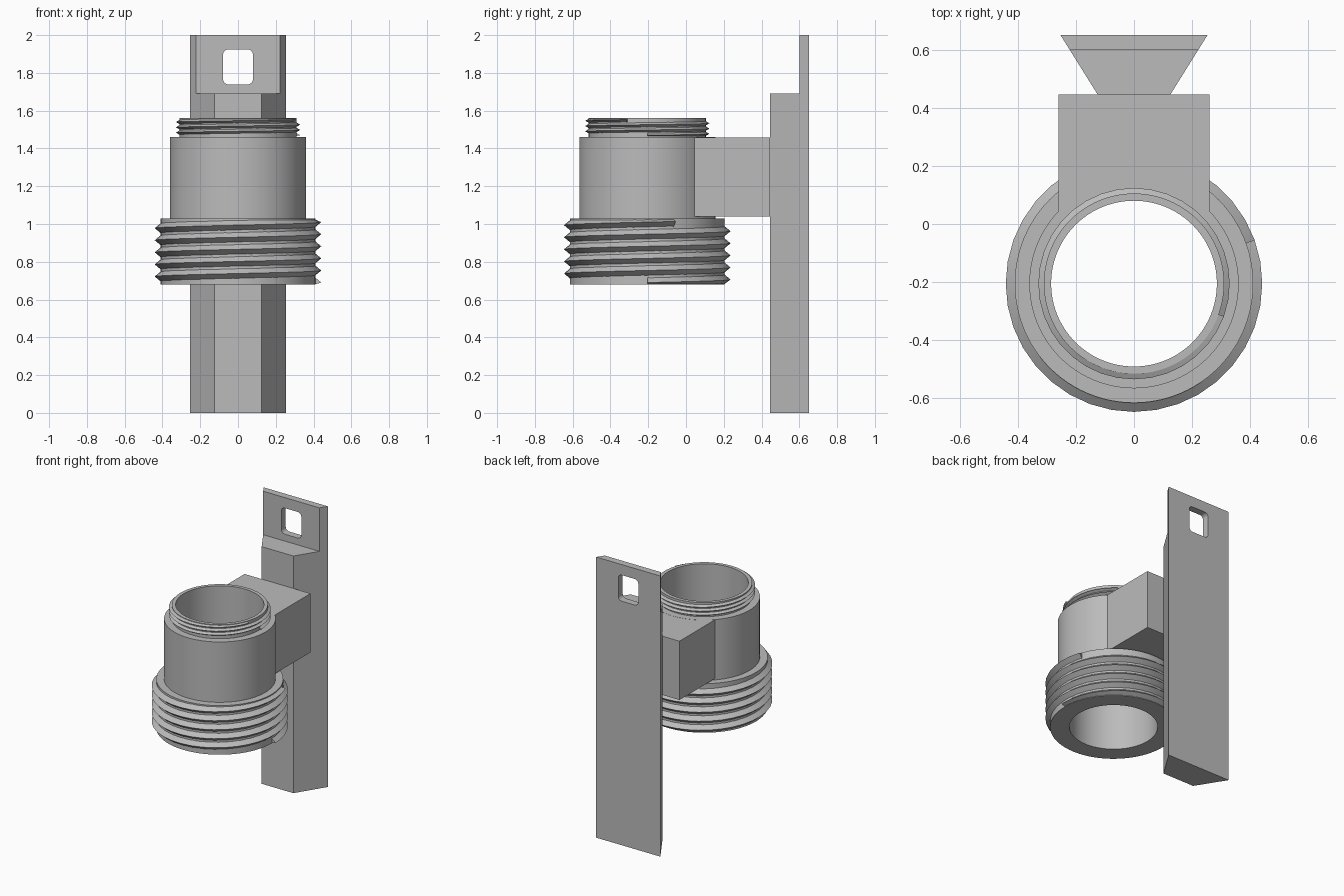
import bpy, bmesh, math
from mathutils import Vector

cube = bpy.data.objects.get("Cube")
if cube:
    bpy.data.objects.remove(cube, do_unlink=True)

grey = bpy.data.materials.new("plain_grey")
grey.use_nodes = True
GREY = (0.5, 0.5, 0.5, 1)
grey.diffuse_color = GREY
grey.node_tree.nodes["Principled BSDF"].inputs["Base Color"].default_value = GREY

AXIS_Y = -0.205   # centre line of the ring
TAU = math.tau


def finish(name, bm, smooth=False):
    bmesh.ops.recalc_face_normals(bm, faces=bm.faces[:])
    mesh = bpy.data.meshes.new(name)
    bm.to_mesh(mesh)
    bm.free()
    mesh.materials.append(grey)
    obj = bpy.data.objects.new(name, mesh)
    bpy.context.collection.objects.link(obj)
    if smooth:
        bpy.ops.object.select_all(action='DESELECT')
        obj.select_set(True)
        bpy.context.view_layer.objects.active = obj
        bpy.ops.object.shade_smooth_by_angle(angle=math.radians(30))
    return obj


def prism(name, points, direction):
    """Extrude a closed outline of 3D points along a direction."""
    bm = bmesh.new()
    face = bm.faces.new([bm.verts.new(p) for p in points])
    out = bmesh.ops.extrude_face_region(bm, geom=[face])
    moved = [v for v in out["geom"] if isinstance(v, bmesh.types.BMVert)]
    bmesh.ops.translate(bm, verts=moved, vec=Vector(direction))
    return finish(name, bm)


def cut(obj, cutter):
    """Subtract the cutter for good and discard it."""
    mod = obj.modifiers.new("cut", 'BOOLEAN')
    mod.operation = 'DIFFERENCE'
    mod.solver = 'EXACT'
    mod.object = cutter
    deps = bpy.context.evaluated_depsgraph_get()
    mesh = bpy.data.meshes.new_from_object(obj.evaluated_get(deps))
    obj.modifiers.clear()
    obj.data = mesh
    bpy.data.objects.remove(cutter, do_unlink=True)


def sweep_rings(bm, rings, closed):
    """Skin a list of equal vertex loops."""
    count = len(rings[0])
    last = len(rings) if closed else len(rings) - 1
    for i in range(last):
        a, b = rings[i], rings[(i + 1) % len(rings)]
        for j in range(count):
            k = (j + 1) % count
            bm.faces.new((a[j], a[k], b[k], b[j]))


def polar(r, angle, z):
    return (r * math.cos(angle), AXIS_Y + r * math.sin(angle), z)


def lathe(name, profile, steps=96):
    bm = bmesh.new()
    rings = [[bm.verts.new(polar(r, TAU * i / steps, z)) for r, z in profile]
             for i in range(steps)]
    sweep_rings(bm, rings, True)
    return finish(name, bm, True)


def thread(name, root, tip, z0, z1, pitch, half, steps=36):
    """Helical V ridge, trimmed flat at the ends of its collar."""
    bm = bmesh.new()
    rings = []
    for i in range(int(steps * (z1 - z0) / pitch) + 1):
        z = z0 + pitch * i / steps
        section = ((root, z - half), (tip, z), (root, z + half))
        rings.append([bm.verts.new(polar(r, TAU * i / steps,
                                         min(max(h, z0 - half / 3), z1 + half / 3)))
                      for r, h in section])
    sweep_rings(bm, rings, False)
    bm.faces.new(rings[0])
    bm.faces.new(rings[-1])
    return finish(name, bm, True)


# Hollow stepped ring: wide collar, body and narrow neck
lathe("hollow_ring", [(0.285, 0.68), (0.41, 0.68), (0.41, 1.03), (0.36, 1.03),
                      (0.36, 1.46), (0.31, 1.46), (0.31, 1.56), (0.285, 1.56)])
thread("collar_thread", 0.406, 0.441, 0.69, 1.015, 0.064, 0.029)
thread("neck_thread", 0.307, 0.329, 1.47, 1.553, 0.028, 0.013)

# Bridge block, its inner end following the ring wall
W, R = 0.26, 0.352
edge = math.acos(W / R)
arc = [polar(R, edge + (math.pi - 2 * edge) * i / 24, 1.04) for i in range(25)]
prism("bridge_block", [(-W, 0.445, 1.04), (W, 0.445, 1.04)] + arc, (0, 0, 0.419))

# Dovetail rail with a thin tab at its top
rail = prism("dovetail_rail", [(-0.125, 0.445, 0), (0.125, 0.445, 0),
                               (0.253, 0.65, 0), (-0.253, 0.65, 0)], (0, 0, 2))
cut(rail, prism("step_cutter", [(-1, 0, 1.69), (1, 0, 1.69), (1, 0.6, 1.69),
                                (-1, 0.6, 1.69)], (0, 0, 1)))

# Rounded hanging hole in the tab
hw, hh, cr = 0.079, 0.093, 0.028
hole = []
for q, (sx, sz) in enumerate(((1, 1), (-1, 1), (-1, -1), (1, -1))):
    for s in range(7):
        a = math.pi / 2 * (q + s / 6)
        hole.append((sx * (hw - cr) + cr * math.cos(a), 0.5,
                     1.832 + sz * (hh - cr) + cr * math.sin(a)))
cut(rail, prism("hole_cutter", hole, (0, 0.3, 0)))
